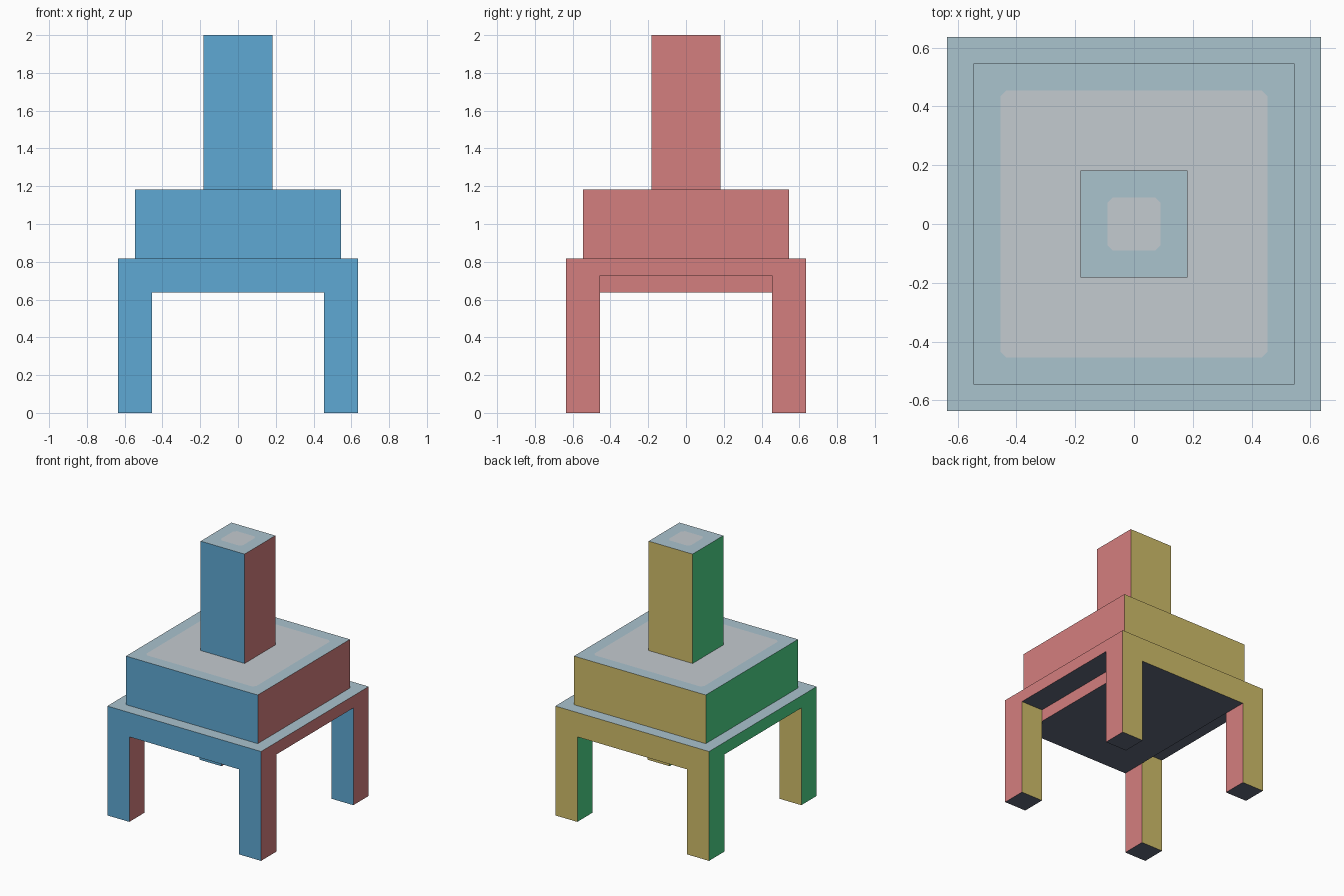
import bpy, bmesh
from mathutils import Vector

if "Cube" in bpy.data.objects:
    bpy.data.objects.remove(bpy.data.objects["Cube"])

U = 1 / 11  # building module


def material(name, rgb):
    mat = bpy.data.materials.new(name)
    lin = [(c / 255 / 12.92) if c < 11 else ((c / 255 + 0.055) / 1.055) ** 2.4 for c in rgb]
    mat.diffuse_color = (*lin, 1)
    mat.use_nodes = True
    mat.node_tree.nodes["Principled BSDF"].inputs["Base Color"].default_value = mat.diffuse_color
    return mat


# One colour per facing direction, plus the top panels
FACINGS = [Vector(v) for v in
           ((0, -1, 0), (1, 0, 0), (0, 1, 0), (-1, 0, 0), (0, 0, 1), (0, 0, -1))]
MATERIALS = [
    material("front_blue", (95, 168, 211)),
    material("right_red", (212, 126, 126)),
    material("back_olive", (208, 189, 106)),
    material("left_green", (77, 214, 138)),
    material("top_pale_blue", (170, 195, 206)),
    material("underside_slate", (95, 104, 124)),
    material("panel_grey", (196, 203, 208)),
]
PANEL = 6


def finish(name, bm, panel=None):
    """Colour faces by direction and create the object."""
    bm.normal_update()
    for f in bm.faces:
        f.material_index = max(range(6), key=lambda i: f.normal.dot(FACINGS[i]))
        if f is panel:
            f.material_index = PANEL
    mesh = bpy.data.meshes.new(name)
    bm.to_mesh(mesh)
    bm.free()
    for mat in MATERIALS:
        mesh.materials.append(mat)
    obj = bpy.data.objects.new(name, mesh)
    bpy.context.collection.objects.link(obj)


def panelled_block(name, half, z0, z1, rim):
    """Square block whose top holds an inset panel with clipped corners."""
    bm = bmesh.new()
    bmesh.ops.create_cube(bm, size=1)
    for v in bm.verts:
        v.co = (v.co.x * 2 * half, v.co.y * 2 * half, z1 if v.co.z > 0 else z0)
    bm.normal_update()
    top = max(bm.faces, key=lambda f: f.normal.z)
    bmesh.ops.inset_region(bm, faces=[top], thickness=rim, use_even_offset=True)
    corners = [v for v in bm.verts if v.co.z > z1 - 1e-4 and abs(v.co.x) < half - 1e-4]
    bmesh.ops.bevel(bm, geom=corners, offset=0.02, segments=1, affect='VERTICES')
    panel = min(bm.faces, key=lambda f: (f.calc_center_median() - Vector((0, 0, z1))).length)
    finish(name, bm, panel)


def stand(name):
    """Four-legged base: a slab, a thicker central deck and corner legs."""
    side = [-7 * U, -5 * U, 5 * U, 7 * U]
    levels = [0, 7 * U, 8 * U, 9 * U]
    grid = (side, side, levels)

    def filled(c):
        i, j, k = c
        if not all(0 <= n <= 2 for n in c):
            return False
        slab = k == 2
        deck = k == 1 and i == 1
        leg = i != 1 and j != 1
        return slab or deck or leg

    bm = bmesh.new()
    for cell in ((i, j, k) for i in range(3) for j in range(3) for k in range(3)):
        if not filled(cell):
            continue
        for axis in range(3):
            for step in (0, 1):
                neighbour = list(cell)
                neighbour[axis] += 2 * step - 1
                if filled(neighbour):
                    continue
                # outer face of this cell
                a, b = (axis + 1) % 3, (axis + 2) % 3
                loop = []
                for da, db in ((0, 0), (1, 0), (1, 1), (0, 1)):
                    n = list(cell)
                    n[axis] += step
                    n[a] += da
                    n[b] += db
                    loop.append(bm.verts.new([grid[d][n[d]] for d in range(3)]))
                bm.faces.new(loop if step else loop[::-1])
    bmesh.ops.remove_doubles(bm, verts=bm.verts, dist=1e-5)
    bmesh.ops.dissolve_limit(bm, angle_limit=0.01, verts=bm.verts, edges=bm.edges)
    finish(name, bm)


stand("legged_base")
panelled_block("body_block", 6 * U, 9 * U, 13 * U, U)
panelled_block("tall_post", 2 * U, 13 * U, 22 * U, U)
